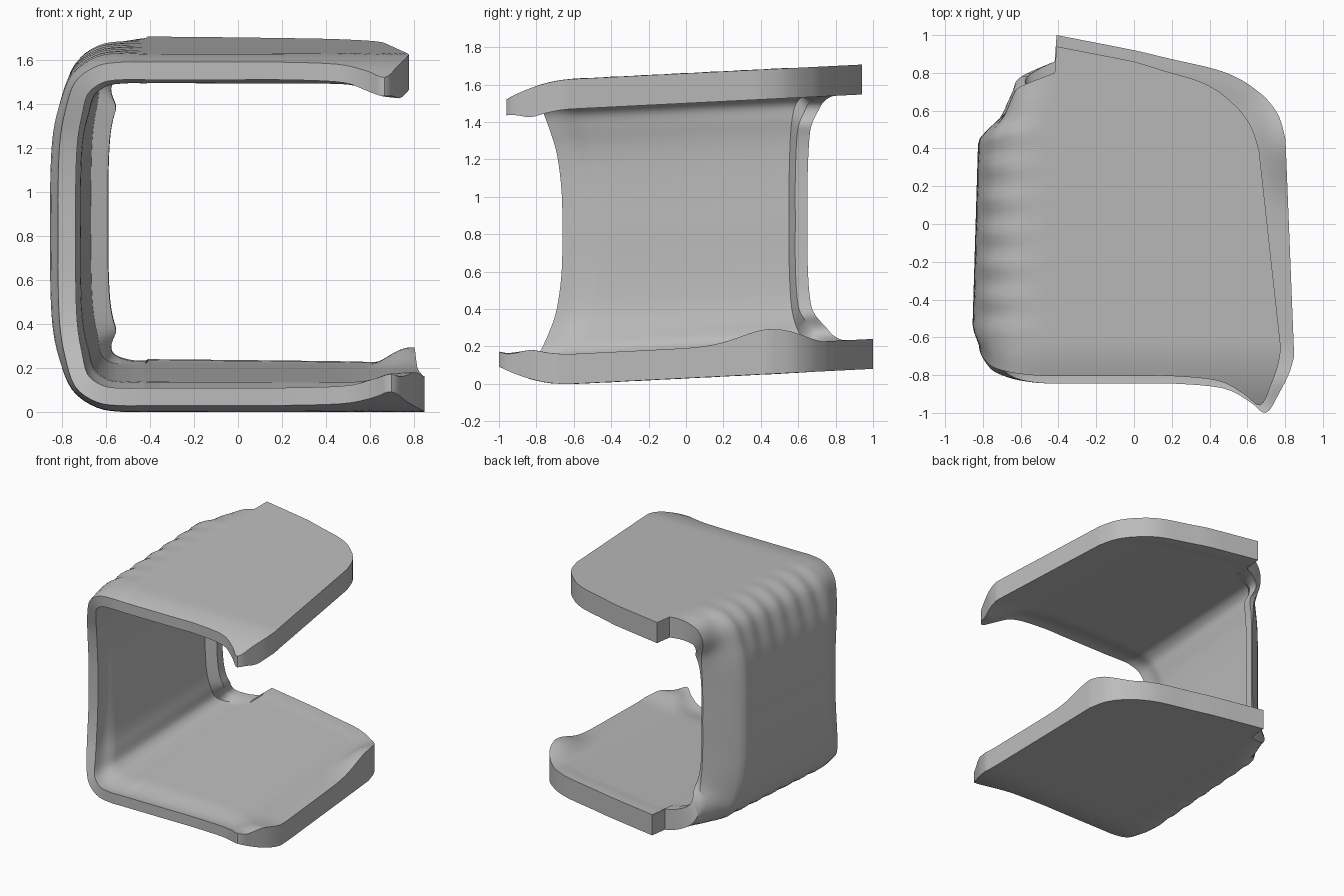
import bpy, bmesh, math

cube = bpy.data.objects.get("Cube")
if cube:
    bpy.data.objects.remove(cube, do_unlink=True)

STEPS = 40       # samples from front rim to back rim
LEAN = 0.05      # the whole shell rises towards the back

# Half of the C: x, depth from plate face, turn (0 plate, 1 wall), front y, back y
WALL = [(-.85, .815, 1, -.66, .65), (-.85, .6, 1, -.665, .65),
        (-.84, .4, .95, -.69, .66), (-.81, .25, .8, -.73, .68),
        (-.75, .1, .5, -.78, .72), (-.64, .02, .2, -.82, .77),
        (-.52, 0, .05, -.84, .82), (-.42, 0, 0, -.845, .86)]
PLATE = [(-.41, 0, 0, -.845, 1), (0, 0, 0, -.845, .92), (.2, 0, 0, -.845, .875),
         (.45, 0, 0, -.87, .82), (.58, 0, 0, -.94, .77), (.66, 0, 0, -1, .72),
         (.73, 0, 0, -.9, .66), (.79, 0, 0, -.79, .57), (.82, 0, 0, -.7, .45)]


def ramp(a, b, v):
    t = min(1, max(0, (v - a) / (b - a)))
    return t * t * (3 - 2 * t)


def smooth_path(points, cuts=4):
    """Smooth curve through a list of stations."""
    out = []
    for i in range(len(points) - 1):
        p0, p1 = points[max(i - 1, 0)], points[i]
        p2, p3 = points[i + 1], points[min(i + 2, len(points) - 1)]
        for k in range(cuts):
            t = k / cuts
            out.append([b + t / 2 * (c - a + t * (2 * a - 5 * b + 4 * c - d
                        + t * (3 * (b - c) + d - a)))
                        for a, b, c, d in zip(p0, p1, p2, p3)])
    return out + [list(points[-1])]


def section(station, top):
    """Outer and inner points across the shell at one station."""
    x, depth, turn, front, back = station
    turn = min(1, max(0, turn))
    if top:
        front += .04 * (1 - turn)
        back -= .06 * (1 - turn)
    nx, nz = math.sin(turn * math.pi / 2), math.cos(turn * math.pi / 2)
    edge = ramp(.5, .75, x)
    flange = .16 + .07 * turn + .04 * math.sin(math.pi * turn)
    curl = flange - .16 * (1 - turn) - .01 * turn

    def place(offset, y):
        px, d = x + nx * offset, depth + nz * offset
        px += .03 * (y + .4) * turn
        d += .7 * max(0, -.6 - y) ** 2 * (1 - turn)
        if x > 0:
            px = px * (.86 if top else 1) - (.11 if top else .04) * y * min(1, x / .7)
        z = 1.66 - d if top else .03 + d
        return (px, y, max(0, z + LEAN * y))

    outer, inner = [], []
    for i in range(STEPS + 1):
        u = i / STEPS
        y = front + (back - front) * u
        # outer skin, rolled in at both rims and creased at the bends
        roll = curl * max(0, (u - .84) / .16) ** 1.2 + .04 * turn * (1 - ramp(0, .1, u))
        crease = .007 * math.sin(y * 36) * 4 * turn * (1 - turn) * ramp(0, .2, u)
        outer.append(place(roll + crease * (1 if top else .5), y))
        # inner skin, thin at the front and stepping to a flange at the back
        thick = .08 + .055 * ramp(0, .14, u) + .02 * u
        thick += edge * (.16 - thick) * ramp(-1, -.8, y)
        thick += .04 * turn * (1 - ramp(0, .1, u))
        if not top:
            thick += .08 * ramp(.6, .8, x) * math.exp(-((y - .45) / .22) ** 2)
        inner.append(place(max(thick, flange) if u > .93 else thick, y))
    return outer + inner[::-1]


# Curved shell: lower plate, side wall and upper plate in one loft
half = smooth_path(WALL) + smooth_path(PLATE)
rings = [section(s, False) for s in reversed(half)]
rings += [section(s, True) for s in half[1:]]

bm = bmesh.new()
loops = [[bm.verts.new(p) for p in ring] for ring in rings]
count = len(loops[0])
for a, b in zip(loops, loops[1:]):
    for i in range(count):
        j = (i + 1) % count
        bm.faces.new((a[i], a[j], b[j], b[i]))
for ring in (loops[0], loops[-1]):      # plate end faces
    for i in range(STEPS):
        bm.faces.new((ring[i], ring[i + 1], ring[-2 - i], ring[-1 - i]))
bmesh.ops.recalc_face_normals(bm, faces=bm.faces)

mesh = bpy.data.meshes.new("curved_shell")
bm.to_mesh(mesh)
bm.free()
shell = bpy.data.objects.new("curved_shell", mesh)
bpy.context.collection.objects.link(shell)

grey = bpy.data.materials.new("plain_grey")
grey.use_nodes = True
color = (.5, .5, .5, 1)
grey.diffuse_color = color
grey.node_tree.nodes["Principled BSDF"].inputs["Base Color"].default_value = color
mesh.materials.append(grey)

bpy.ops.object.select_all(action='DESELECT')
shell.select_set(True)
bpy.context.view_layer.objects.active = shell
bpy.ops.object.shade_smooth_by_angle(angle=math.radians(35))
